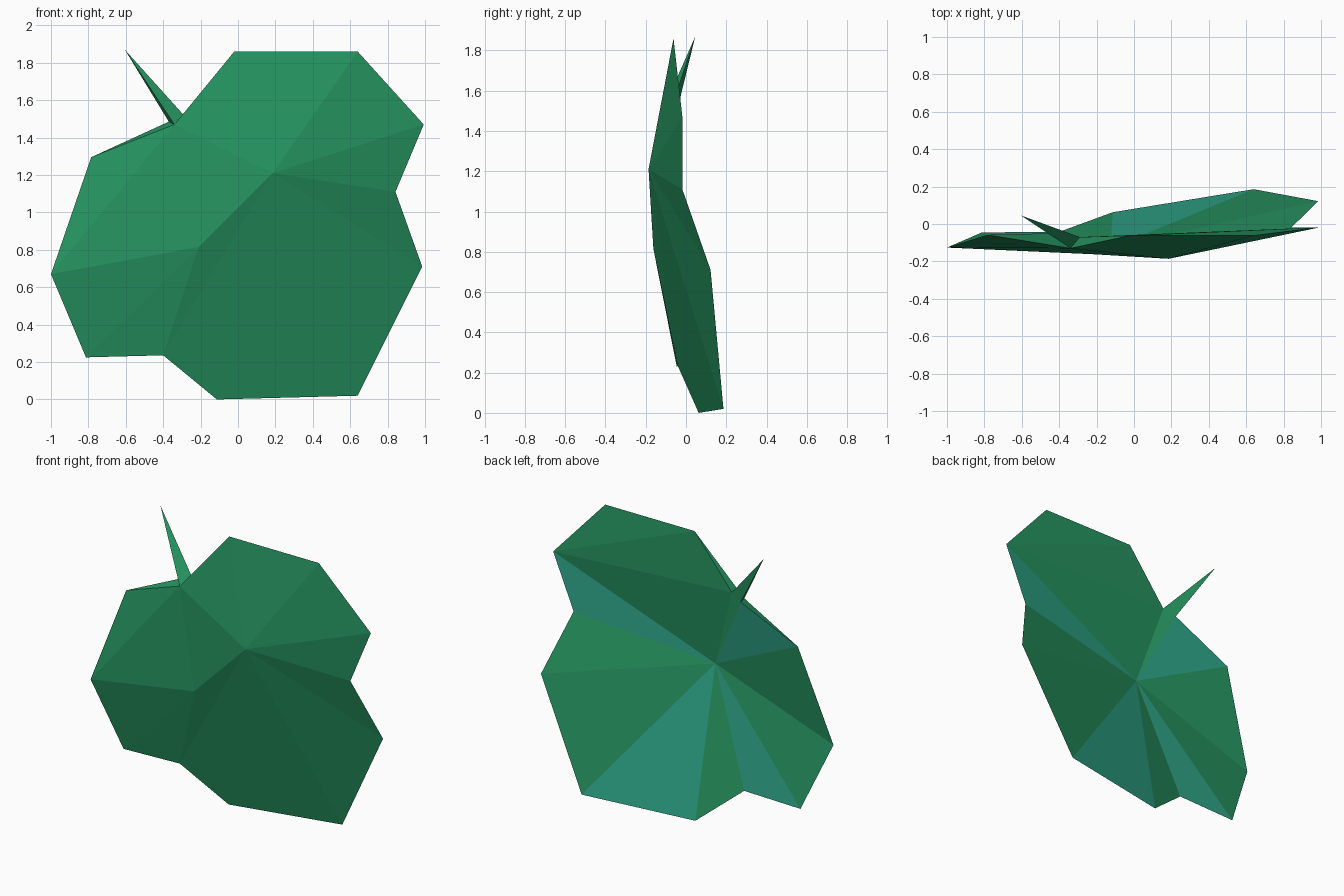
import bpy, bmesh

if "Cube" in bpy.data.objects:
    bpy.data.objects.remove(bpy.data.objects["Cube"])

def material(name, rgb):
    m = bpy.data.materials.new(name)
    m.diffuse_color = (*rgb, 1)
    m.use_nodes = True
    m.node_tree.nodes["Principled BSDF"].inputs["Base Color"].default_value = m.diffuse_color
    return m

GREEN = material("leaf green", (0.019, 0.296, 0.117))
TEAL = material("pale teal green", (0.027, 0.376, 0.246))

# Rim corners, clockwise from the notch beside the stem
P = {
    "B": (-0.29, -0.07, 1.52), "C": (-0.02, -0.062, 1.86), "D": (0.64, -0.062, 1.86),
    "E": (0.993, -0.018, 1.47), "F": (0.842, -0.018, 1.11), "G": (0.985, 0.122, 0.71),
    "H": (0.64, 0.186, 0.02), "I": (-0.113, 0.063, 0.0), "J": (-0.40, -0.042, 0.236),
    "K": (-0.813, -0.045, 0.225), "L": (-1.0, -0.126, 0.67), "M": (-0.785, -0.058, 1.295),
    "S": (-0.37, -0.048, 1.485),
    # Front ridge points, back hub, stem tip
    "N": (-0.34, -0.13, 1.47), "P": (0.185, -0.186, 1.21), "Q": (-0.21, -0.162, 0.815),
    "O": (-0.126, -0.129, 0.98), "A": (-0.605, 0.046, 1.87),
}

def build(name, faces, teal=()):
    """Flat facets from corner letters; facets in teal use the second colour."""
    bm = bmesh.new()
    v = {k: bm.verts.new(P[k]) for k in sorted(set("".join(faces)))}
    for f in faces:
        bm.faces.new([v[k] for k in f]).material_index = int(f in teal)
    bmesh.ops.recalc_face_normals(bm, faces=bm.faces)
    me = bpy.data.meshes.new(name)
    bm.to_mesh(me)
    bm.free()
    me.materials.append(GREEN)
    me.materials.append(TEAL)
    bpy.context.collection.objects.link(bpy.data.objects.new(name, me))

def fan(hub, rim):
    return [hub + a + b for a, b in zip(rim, rim[1:])]

# Leaf blade: ridged front, fan-shaped back, closed under the stem
front = fan("P", "QNCDEFGHIJQ") + fan("Q", "JKLN") + ["NLM", "NMS", "NBC"]
back = fan("O", "BEFGHIJKLMSB") + ["BCE", "CDE"]
build("leaf_blade", front + back + ["NSB"], teal=("OEF", "OHI", "OJK", "OMS"))

# Pointed stem
build("stem", fan("A", "BNSB") + ["BNS"])
